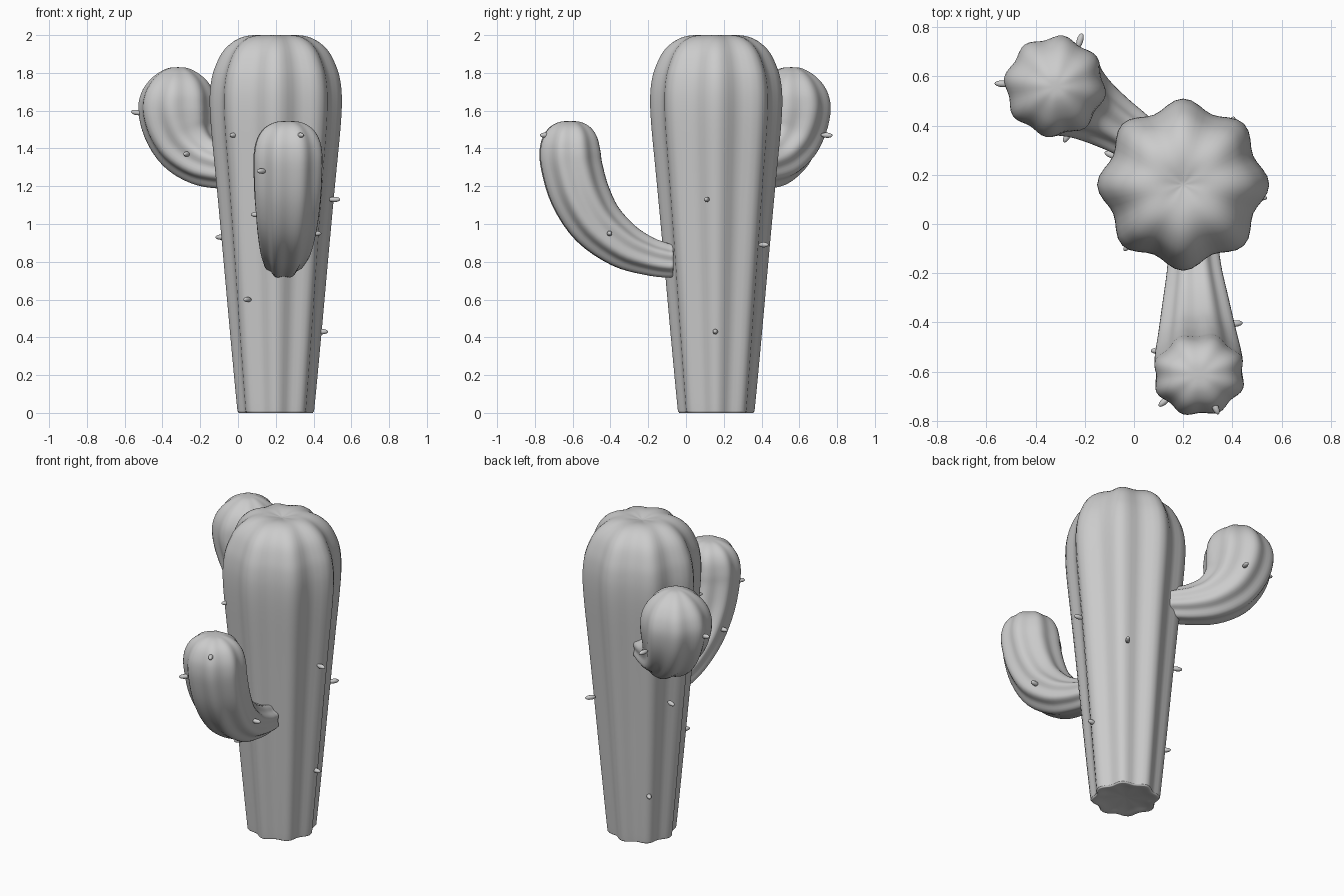
import bpy, bmesh
from math import cos, sin, pi, radians
from mathutils import Vector

if "Cube" in bpy.data.objects:
    bpy.data.objects.remove(bpy.data.objects["Cube"])

SEG, STEPS = 64, 4


def finish(name, bm, sharp):
    bmesh.ops.remove_doubles(bm, verts=bm.verts, dist=0.00005)
    bmesh.ops.recalc_face_normals(bm, faces=bm.faces)
    me = bpy.data.meshes.new(name)
    bm.to_mesh(me)
    bm.free()
    me.shade_smooth()
    me.set_sharp_from_angle(angle=radians(sharp))
    ob = bpy.data.objects.new(name, me)
    bpy.context.collection.objects.link(ob)
    return ob


def smooth_path(pts):
    """Catmull-Rom samples through the control points."""
    P = [Vector(p) for p in pts]
    P = [P[0]] + P + [P[-1]]
    out = []
    for i in range(1, len(P) - 2):
        a, b, c, d = P[i - 1:i + 3]
        for k in range(STEPS):
            t = k / STEPS
            out.append(0.5 * (2 * b + (c - a) * t + (2 * a - 5 * b + 4 * c - d) * t * t
                              + (3 * b - a - 3 * c + d) * t ** 3))
    return out + [P[-1]]


def ribbed(name, pts, origin, azimuth, depth, phase=0.0, wide=1.0):
    """Eight-ribbed tube. pts: (distance out, height, ridge radius, tilt in degrees)."""
    az = radians(azimuth)
    out = Vector((cos(az), sin(az), 0))
    side = Vector((-sin(az), cos(az), 0))
    up = Vector((0, 0, 1))
    path = smooth_path(pts)
    bm = bmesh.new()
    rings = []
    for j, (s, z, r, tilt) in enumerate(path):
        f = j / (len(path) - 1)
        a = depth[0] + (depth[1] - depth[0]) * f
        r = max(r, 0)
        c = Vector((origin[0], origin[1], 0)) + out * s + up * z
        n = -out * sin(radians(tilt)) + up * cos(radians(tilt))
        ring = []
        for i in range(SEG):
            th = 2 * pi * i / SEG
            rr = r * (1 - a * (1 - cos(8 * (th - phase))) / 2)
            ring.append(bm.verts.new(c + side * (rr * wide * cos(th)) + n * (rr * sin(th))))
        rings.append(ring)
    for A, B in zip(rings, rings[1:]):
        for i in range(SEG):
            k = (i + 1) % SEG
            bm.faces.new((A[i], A[k], B[k], B[i]))
    return finish(name, bm, 50)


def spine(name, pos, axis_point):
    """Small ellipsoid pointing away from the nearby stem axis."""
    bm = bmesh.new()
    bmesh.ops.create_uvsphere(bm, u_segments=10, v_segments=8, radius=1)
    bmesh.ops.scale(bm, vec=(0.014, 0.014, 0.032), verts=bm.verts)
    ob = finish(name, bm, 80)
    p = Vector(pos)
    ob.location = p
    ob.rotation_euler = (p - Vector(axis_point)).to_track_quat('Z', 'Y').to_euler()


# trunk
TRUNK = (0.2, 0.16)
ribbed("trunk", [(0, z, r, 90) for z, r in (
    (0.018, 0), (0.01, 0.12), (0.0, 0.185), (0.008, 0.2), (0.05, 0.207), (0.4, 0.24),
    (0.8, 0.276), (1.2, 0.313), (1.5, 0.342), (1.65, 0.35), (1.75, 0.343),
    (1.83, 0.322), (1.92, 0.275), (1.98, 0.2), (2.0, 0.11), (1.982, 0))],
    TRUNK, 0, (0.12, 0.12))

# front arm
ribbed("front_arm", [
    (.02, .807, 0, 0), (0, .807, .083, 0), (.03, .807, .096, 3), (.13, .83, .107, 14),
    (.26, .885, .128, 30), (.40, 1.0, .15, 50), (.49, 1.15, .165, 70), (.535, 1.3, .17, 84),
    (.545, 1.39, .168, 90), (.545, 1.46, .15, 90), (.545, 1.51, .115, 90),
    (.545, 1.54, .06, 90), (.545, 1.545, 0, 90)],
    (0.24, -0.07), -87.4, (0.13, 0.07), pi / 8, 1.12)

# back arm
ribbed("back_arm", [
    (.02, 1.285, 0, 0), (0, 1.285, .09, 0), (.03, 1.287, .105, 3), (.13, 1.3, .12, 10),
    (.24, 1.335, .142, 24), (.34, 1.41, .172, 50), (.395, 1.51, .198, 73),
    (.415, 1.61, .209, 87), (.413, 1.69, .196, 90), (.41, 1.755, .158, 90),
    (.41, 1.80, .105, 90), (.41, 1.826, .05, 90), (.41, 1.83, 0, 90)],
    (0.03, 0.34), 148, (0.13, 0.06), pi / 8)

# spines on the trunk
for i, p in enumerate([(-.02, -.085, 1.47), (.05, -.06, .6), (.51, .11, 1.13), (-.09, .28, .93),
                       (.445, .155, .43), (.39, .41, .89), (.035, .325, .32)]):
    spine(f"trunk_spine_{i + 1}", p, (*TRUNK, p[2]))

# spines on the arms
ARM = [((.33, -.745, 1.47), (.265, -.61, 1.47)), ((.125, -.72, 1.28), (.26, -.6, 1.28)),
       ((.1, -.515, 1.05), (.26, -.51, 1.05)), ((.41, -.405, .95), (.25, -.42, .95)),
       ((-.535, .57, 1.59), (-.315, .56, 1.56)), ((-.27, .36, 1.37), (-.2, .49, 1.37)),
       ((-.22, .745, 1.47), (-.28, .54, 1.48))]
for i, (p, c) in enumerate(ARM):
    spine(f"arm_spine_{i + 1}", p, c)
